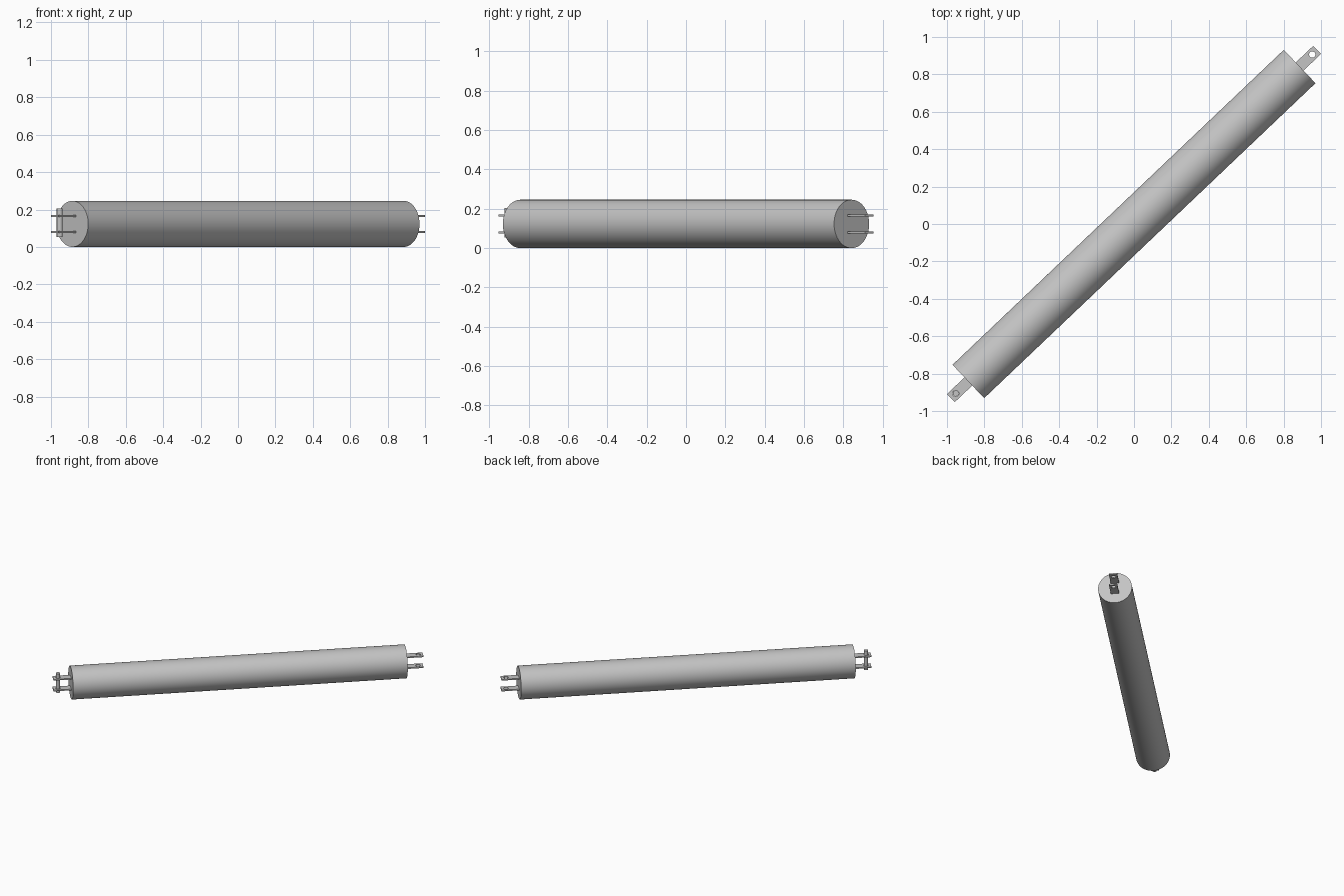
import bpy
import bmesh
import math
from mathutils import Matrix, Vector

RADIUS = 0.123
HALF_LENGTH = 1.222
TAB_TIP = 1.351
TAB_HALF_WIDTH = 0.03
TAB_THICKNESS = 0.01
TAB_OFFSET = 0.043
HOLE_AT = 1.315
HOLE_RADIUS = 0.017
PIN_RADIUS = 0.016

# All parts are built along local X, then turned to the diagonal
PLACE = Matrix.Translation((0, 0, RADIUS)) @ Matrix.Rotation(math.radians(43.55), 4, 'Z')

default = bpy.data.objects.get("Cube")
if default:
    bpy.data.objects.remove(default, do_unlink=True)

steel = bpy.data.materials.new("light grey steel")
steel.use_nodes = True
colour = (0.55, 0.55, 0.55, 1)
steel.diffuse_color = colour
steel.node_tree.nodes["Principled BSDF"].inputs["Base Color"].default_value = colour


def finish(name, bm):
    """Turn a bmesh into a placed, shaded object."""
    bmesh.ops.recalc_face_normals(bm, faces=bm.faces)
    mesh = bpy.data.meshes.new(name)
    bm.to_mesh(mesh)
    bm.free()
    mesh.materials.append(steel)
    obj = bpy.data.objects.new(name, mesh)
    bpy.context.collection.objects.link(obj)
    obj.matrix_world = PLACE
    bpy.ops.object.select_all(action='DESELECT')
    obj.select_set(True)
    bpy.context.view_layer.objects.active = obj
    bpy.ops.object.shade_smooth_by_angle(angle=math.radians(30))
    return obj


def cylinder(name, radius, length, segments, matrix):
    bm = bmesh.new()
    bmesh.ops.create_cone(bm, cap_ends=True, segments=segments, radius1=radius,
                          radius2=radius, depth=length, matrix=matrix)
    return finish(name, bm)


def loop_edges(bm, points):
    verts = [bm.verts.new(p) for p in points]
    return [bm.edges.new((v, verts[i - 1])) for i, v in enumerate(verts)]


def tab(name, end, z):
    """Flat lug with a round pin hole near its tip."""
    bm = bmesh.new()
    base = z - TAB_THICKNESS / 2
    root = HALF_LENGTH - 0.02
    w = TAB_HALF_WIDTH
    outline = [(end * x, y, base) for x, y in
               ((root, -w), (TAB_TIP, -w), (TAB_TIP, w), (root, w))]
    angles = [math.tau * i / 24 for i in range(24)]
    hole = [(end * HOLE_AT + HOLE_RADIUS * math.cos(a),
             HOLE_RADIUS * math.sin(a), base) for a in angles]
    edges = loop_edges(bm, outline) + loop_edges(bm, hole)
    bmesh.ops.triangle_fill(bm, use_beauty=True, edges=edges)
    result = bmesh.ops.extrude_face_region(bm, geom=bm.faces[:], use_keep_orig=True)
    moved = [g for g in result["geom"] if isinstance(g, bmesh.types.BMVert)]
    bmesh.ops.translate(bm, verts=moved, vec=Vector((0, 0, TAB_THICKNESS)))
    return finish(name, bm)


# Main tube
cylinder("tube_body", RADIUS, 2 * HALF_LENGTH, 64, Matrix.Rotation(math.pi / 2, 4, 'Y'))

# Paired lugs at both ends
for end, end_name in ((1, "left"), (-1, "right")):
    for side, side_name in ((1, "upper"), (-1, "lower")):
        tab(f"{end_name}_{side_name}_tab", end, side * TAB_OFFSET)

# Pin through one pair of lugs
cylinder("hinge_pin", PIN_RADIUS, 0.152, 24, Matrix.Translation((-HOLE_AT, 0, 0.006)))
